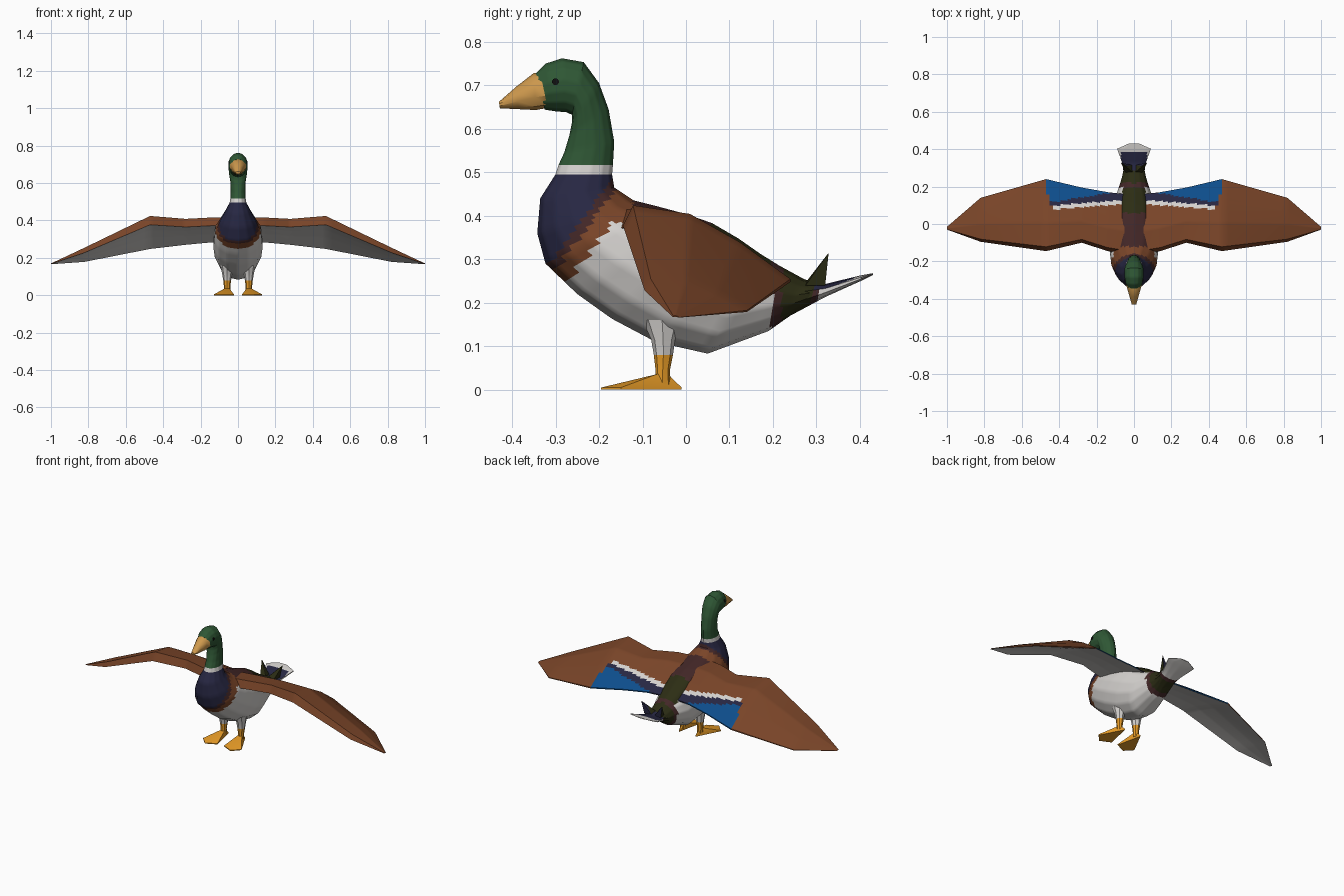
import bpy, bmesh, math
from mathutils import Vector

COLOURS = [
    ("brown_feather", (0.19, 0.058, 0.021)),
    ("pale_feather", (0.66, 0.64, 0.62)),
    ("navy_feather", (0.02, 0.02, 0.055)),
    ("green_feather", (0.028, 0.095, 0.035)),
    ("maroon_feather", (0.055, 0.02, 0.02)),
    ("tan_bill", (0.62, 0.32, 0.075)),
    ("orange_leg", (0.80, 0.33, 0.02)),
    ("olive_feather", (0.025, 0.026, 0.007)),
    ("blue_feather", (0.004, 0.075, 0.26)),
    ("black_eye", (0.005, 0.005, 0.005)),
]
BROWN, PALE, NAVY, GREEN, MAROON, TAN, ORANGE, OLIVE, BLUE, BLACK = range(10)
MATS = []
for label, rgb in COLOURS:
    m = bpy.data.materials.new(label)
    m.diffuse_color = (*rgb, 1)
    MATS.append(m)


def finish(name, bm, rule, mirror=False, angle=35):
    """Turn a bmesh into an object, colouring each face by rule(centre, normal)."""
    bmesh.ops.recalc_face_normals(bm, faces=bm.faces[:])
    bm.normal_update()
    used = []
    for f in bm.faces:
        k = rule(f.calc_center_median(), f.normal)
        if k not in used:
            used.append(k)
        f.material_index = used.index(k)
    me = bpy.data.meshes.new(name)
    bm.to_mesh(me)
    bm.free()
    for k in used:
        me.materials.append(MATS[k])
    ob = bpy.data.objects.new(name, me)
    bpy.context.collection.objects.link(ob)
    bpy.ops.object.select_all(action='DESELECT')
    ob.select_set(True)
    bpy.context.view_layer.objects.active = ob
    bpy.ops.object.shade_smooth_by_angle(angle=math.radians(angle))
    if mirror:
        ob.modifiers.new("mirror", 'MIRROR').use_axis = (True, False, False)
    return ob


def loft(name, rings, rule, cuts=0, **kw):
    """Skin closed rings of points, refine the grid for colour edges, cap the ends."""
    bm = bmesh.new()
    vs = [[bm.verts.new(p) for p in r] for r in rings]
    n = len(rings[0])
    for a, b in zip(vs, vs[1:]):
        for i in range(n):
            j = (i + 1) % n
            bm.faces.new((a[i], a[j], b[j], b[i]))
    if cuts:
        bmesh.ops.subdivide_edges(bm, edges=bm.edges[:], cuts=cuts, use_grid_fill=True)
    bmesh.ops.holes_fill(bm, edges=[e for e in bm.edges if e.is_boundary], sides=0)
    return finish(name, bm, rule, **kw)


def ovals(table, sides=14, cx=0.0):
    """Oval rings from (lower y, z, upper y, z, half width)."""
    out = []
    for yb, zb, yt, zt, w in table:
        mid = Vector((cx, (yb + yt) / 2, (zb + zt) / 2))
        half = Vector((0, (yt - yb) / 2, (zt - zb) / 2))
        out.append([mid + half * math.cos(t) + Vector((w * math.sin(t), 0, 0))
                    for t in (2 * math.pi * i / sides for i in range(sides))])
    return out


# Body, neck and head in one skin
def body_colour(c, n):
    x, y, z = c
    if z > 0.517:
        return GREEN
    if z > 0.495:
        return PALE
    s = y - 0.75 * (z - 0.47) + 0.18
    if y < -0.1 and s < 0.0:
        return NAVY
    if y < -0.1 and s < 0.025:
        return MAROON
    if y > 0.195:
        return MAROON if y < 0.22 else OLIVE
    if y < -0.12 and (s < 0.075 or z > 0.385):
        return BROWN
    if z > 0.355 - 0.44 * y:
        return MAROON if y < 0.06 else OLIVE
    return PALE


loft("body", ovals([
    (-0.325, 0.644, -0.345, 0.728, 0.037), (-0.300, 0.640, -0.322, 0.750, 0.047),
    (-0.275, 0.638, -0.285, 0.762, 0.052), (-0.262, 0.632, -0.235, 0.753, 0.052),
    (-0.262, 0.615, -0.200, 0.705, 0.049), (-0.268, 0.585, -0.178, 0.645, 0.042),
    (-0.280, 0.545, -0.165, 0.570, 0.040), (-0.293, 0.517, -0.168, 0.517, 0.042),
    (-0.300, 0.495, -0.170, 0.495, 0.046), (-0.335, 0.440, -0.165, 0.465, 0.068),
    (-0.342, 0.360, -0.120, 0.435, 0.100), (-0.323, 0.290, -0.060, 0.420, 0.124),
    (-0.250, 0.220, 0.000, 0.404, 0.132), (-0.170, 0.163, 0.060, 0.383, 0.134),
    (-0.070, 0.110, 0.120, 0.348, 0.127), (0.050, 0.083, 0.170, 0.313, 0.108),
    (0.190, 0.135, 0.215, 0.285, 0.080), (0.225, 0.160, 0.270, 0.255, 0.065),
    (0.280, 0.198, 0.310, 0.240, 0.056)]), body_colour, cuts=4)

# Bill
loft("bill", ovals([
    (-0.428, 0.647, -0.430, 0.662, 0.013), (-0.385, 0.645, -0.390, 0.697, 0.025),
    (-0.345, 0.643, -0.350, 0.728, 0.037), (-0.318, 0.648, -0.335, 0.728, 0.044)], 10),
    lambda c, n: TAN)

# Eyes: thin discs on the sides of the head
bm = bmesh.new()
bmesh.ops.create_cone(bm, cap_ends=True, segments=10, radius1=0.008, radius2=0.008, depth=0.008)
for v in bm.verts:
    v.co = Vector((v.co.z + 0.046, v.co.x - 0.30, v.co.y + 0.708))
finish("eye", bm, lambda c, n: BLACK, mirror=True)


# Wings: stations of (x, leading y, z, trailing y, z, height)
def wing_colour(c, n):
    x, y, z = c
    if n.z < -0.05:
        return PALE
    stripe = 0.10 - 0.075 * (x - 0.14)
    if x < 0.44 + 0.35 * max(0, y - 0.1) and y > stripe:
        if y < stripe + 0.022:
            return PALE if x < 0.435 else BROWN
        return NAVY if y < 0.163 - 0.15 * (x - 0.14) else BLUE
    return BROWN


PROFILE = [(0, 0), (0.06, 0.7), (0.4, 1), (0.7, 0.65), (1, 0.06),
           (1, -0.03), (0.6, 0.12), (0.3, 0.12)]
STATIONS = [(0.05, -0.16, 0.37, 0.16, 0.285, 0.07), (0.14, -0.145, 0.372, 0.17, 0.285, 0.07),
            (0.28, -0.10, 0.365, 0.195, 0.272, 0.07), (0.47, -0.145, 0.377, 0.24, 0.25, 0.078),
            (0.82, -0.095, 0.228, 0.14, 0.18, 0.042), (1.0, -0.03, 0.167, -0.015, 0.166, 0.004)]
loft("wing", [[(x, y0 + f * (y1 - y0), z0 + f * (z1 - z0) + g * h) for f, g in PROFILE]
              for x, y0, z0, y1, z1, h in STATIONS], wing_colour, cuts=9, mirror=True)


# Tail fan
def tail_colour(c, n):
    if c.y < 0.29:
        return OLIVE
    if c.y < 0.385 and abs(c.x) < 0.068 and n.z > 0.2:
        return NAVY
    return PALE if c.y > 0.31 else MAROON


loft("tail", ovals([
    (0.230, 0.165, 0.265, 0.255, 0.055), (0.320, 0.213, 0.320, 0.243, 0.064),
    (0.402, 0.250, 0.402, 0.263, 0.095), (0.430, 0.264, 0.430, 0.268, 0.030)], 10),
    tail_colour, cuts=4)


def hull(name, points, rule):
    bm = bmesh.new()
    for p in points:
        bm.verts.new(p)
    bmesh.ops.convex_hull(bm, input=bm.verts[:])
    return finish(name, bm, rule, mirror=True, angle=25)


# Curled tail feathers
hull("curled_feather", [(0.0, 0.27, 0.24), (0.045, 0.275, 0.24), (0.055, 0.32, 0.24),
                        (0.01, 0.315, 0.24), (0.04, 0.31, 0.285), (0.07, 0.328, 0.315)],
     lambda c, n: NAVY if n.y > 0.2 else OLIVE)

# Legs with pale thighs
loft("leg", ovals([
    (-0.072, 0.012, -0.035, 0.012, 0.016), (-0.070, 0.045, -0.037, 0.045, 0.017),
    (-0.074, 0.080, -0.030, 0.080, 0.021), (-0.080, 0.115, -0.025, 0.115, 0.027),
    (-0.100, 0.160, -0.010, 0.160, 0.036)], 8, 0.058),
    lambda c, n: ORANGE if c.z < 0.081 else PALE, mirror=True)

# Webbed feet
sole = [(0.055, -0.01), (0.022, -0.165), (0.085, -0.195), (0.128, -0.15)]
hull("foot", [(x, y, z) for x, y in sole for z in (0, 0.005)]
     + [(0.045, -0.066, 0.036), (0.072, -0.066, 0.036), (0.058, -0.042, 0.036)],
     lambda c, n: ORANGE)
